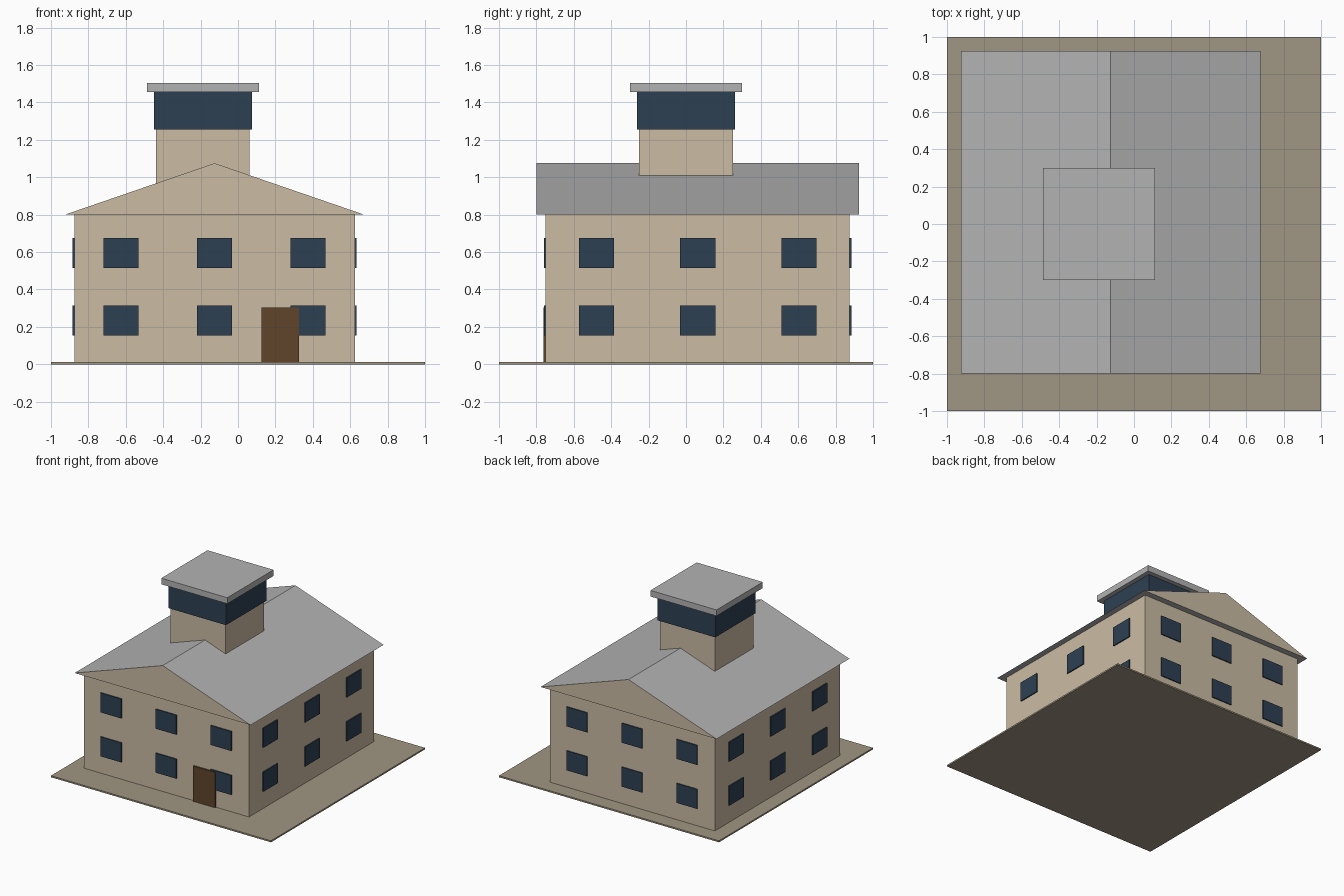
import bpy
import bmesh

cube = bpy.data.objects.get("Cube")
if cube:
    bpy.data.objects.remove(cube, do_unlink=True)


def material(name, rgb):
    mat = bpy.data.materials.new(name)
    mat.use_nodes = True
    mat.diffuse_color = (*rgb, 1)
    bsdf = next(n for n in mat.node_tree.nodes if n.type == "BSDF_PRINCIPLED")
    bsdf.inputs["Base Color"].default_value = (*rgb, 1)
    return mat


TAN = material("tan wall", (0.60, 0.50, 0.37))
GREY = material("grey roof", (0.45, 0.45, 0.45))
NAVY = material("navy glass", (0.027, 0.051, 0.084))
BROWN = material("brown door", (0.117, 0.058, 0.025))
EARTH = material("earth ground", (0.35, 0.305, 0.223))


def finish(name, bm, *mats):
    bmesh.ops.recalc_face_normals(bm, faces=bm.faces[:])
    mesh = bpy.data.meshes.new(name)
    bm.to_mesh(mesh)
    bm.free()
    for mat in mats:
        mesh.materials.append(mat)
    obj = bpy.data.objects.new(name, mesh)
    bpy.context.collection.objects.link(obj)
    return obj


def box(name, low, high, mat):
    bm = bmesh.new()
    bmesh.ops.create_cube(bm, size=1)
    for v in bm.verts:
        v.co = [lo if c < 0 else hi for c, lo, hi in zip(v.co, low, high)]
    return finish(name, bm, mat)


# Ground and house body
LEFT, RIGHT, FRONT, BACK, EAVE = -0.875, 0.625, -0.75, 0.875, 0.80
MID_X, MID_Y = (LEFT + RIGHT) / 2, (FRONT + BACK) / 2
box("ground", (-1, -1, 0), (1, 1, 0.0125), EARTH)
box("house_walls", (LEFT, FRONT, 0.005), (RIGHT, BACK, EAVE), TAN)

# Gabled roof: grey slopes and underside, tan gable ends
OVERHANG = 0.05
bm = bmesh.new()
profile = [(LEFT - OVERHANG, EAVE), (RIGHT + OVERHANG, EAVE), (MID_X, 1.075)]
gable = bm.faces.new([bm.verts.new((x, FRONT - OVERHANG, z)) for x, z in profile])
ext = bmesh.ops.extrude_face_region(bm, geom=[gable], use_keep_orig=True)
for v in ext["geom"]:
    if isinstance(v, bmesh.types.BMVert):
        v.co.y = BACK + OVERHANG
for face in bm.faces:
    face.material_index = 1 if len(face.verts) == 3 else 0
finish("gable_roof", bm, GREY, TAN)

# Windows: three per floor on every wall
PROUD, HALF_W, HALF_H = 0.009, 0.094, 0.08
for floor, z in (("lower", 0.235), ("upper", 0.596)):
    for i in (-1, 0, 1):
        x = MID_X + i * (RIGHT - LEFT) / 3
        y = MID_Y + i * (BACK - FRONT) / 3
        for side, a, b in (("front", FRONT - PROUD, FRONT), ("back", BACK, BACK + PROUD)):
            box(f"{side}_{floor}_window", (x - HALF_W, a, z - HALF_H),
                (x + HALF_W, b, z + HALF_H), NAVY)
        for side, a, b in (("right", LEFT - PROUD, LEFT), ("left", RIGHT, RIGHT + PROUD)):
            box(f"{side}_{floor}_window", (a, y - HALF_W, z - HALF_H),
                (b, y + HALF_W, z + HALF_H), NAVY)

# Front door, standing slightly proud of the window it overlaps
box("front_door", (0.125, FRONT - 0.0125, 0.0125), (0.325, FRONT, 0.3025), BROWN)

# Lookout tower: shaft, glazed band and flat cap
TOWER_X = -0.1875
for name, half, z0, z1, mat in (
    ("tower_shaft", 0.25, 0.8, 1.255, TAN),
    ("tower_glass", 0.2625, 1.255, 1.455, NAVY),
    ("tower_cap", 0.30, 1.455, 1.505, GREY),
):
    box(name, (TOWER_X - half, -half, z0), (TOWER_X + half, half, z1), mat)
